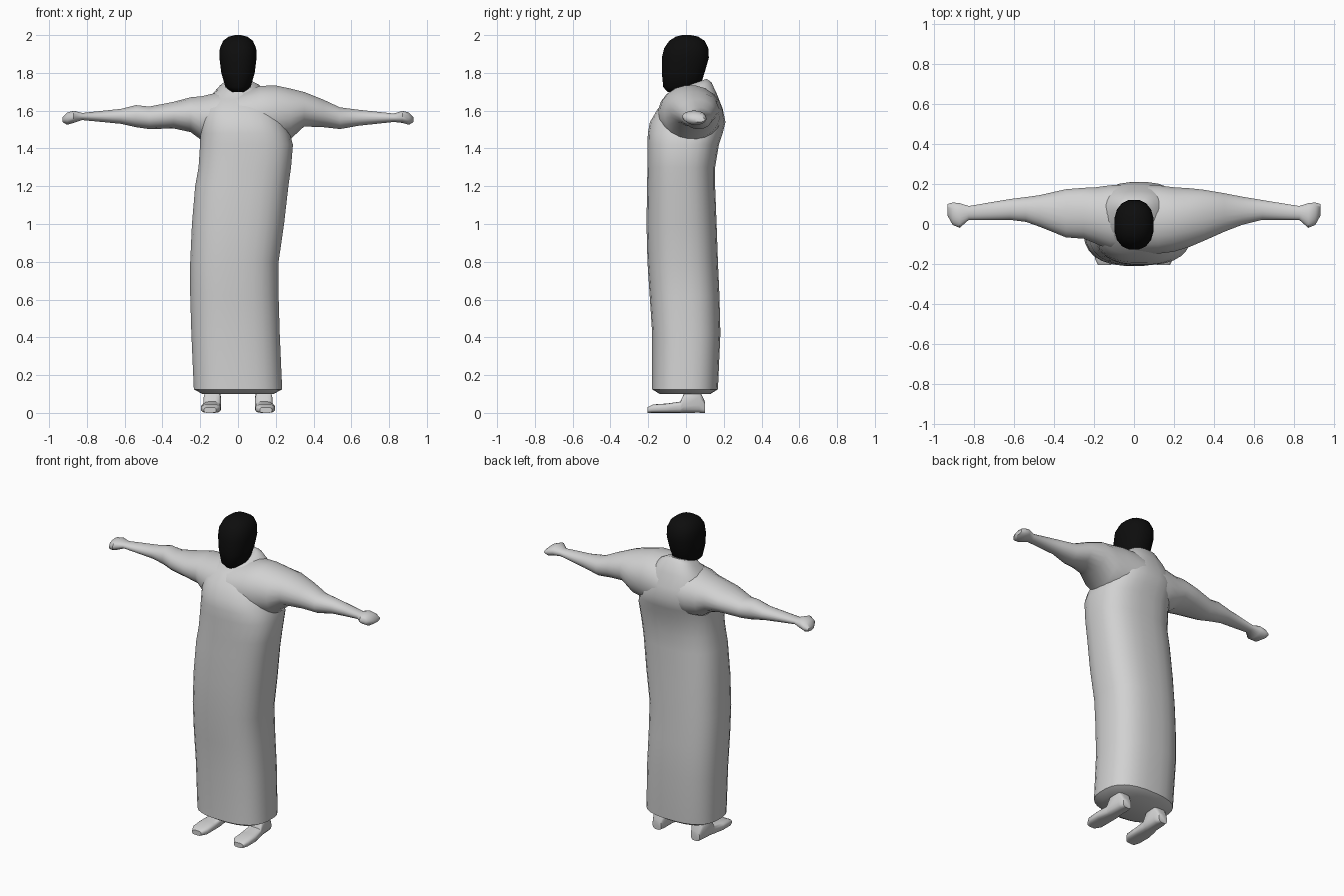
import bpy, bmesh, math

cube = bpy.data.objects.get("Cube")
if cube:
    bpy.data.objects.remove(cube, do_unlink=True)


def material(name, rgb):
    m = bpy.data.materials.new(name)
    m.use_nodes = True
    m.diffuse_color = (*rgb, 1)
    bsdf = m.node_tree.nodes["Principled BSDF"]
    bsdf.inputs["Base Color"].default_value = (*rgb, 1)
    bsdf.inputs["Roughness"].default_value = 0.8
    return m


CLOTH = material("pale grey", (0.64, 0.64, 0.64))
BLACK = material("black", (0.004, 0.004, 0.004))


def loft(name, axis, rows, mat, power=2.0, sides=24, angle=50):
    """Skin rounded sections: (position, a_min, a_max, b_min, b_max, optional tilt)."""
    bm = bmesh.new()
    rings = []
    for t, a0, a1, b0, b1, *tilt in rows:
        ring = []
        for i in range(sides):
            ang = 2 * math.pi * (i + 0.5) / sides
            c, s = math.cos(ang), math.sin(ang)
            a = (a0 + a1) / 2 + (a1 - a0) / 2 * math.copysign(abs(c) ** (2 / power), c)
            b = (b0 + b1) / 2 + (b1 - b0) / 2 * math.copysign(abs(s) ** (2 / power), s)
            p = t + (tilt[0] * b if tilt else 0)
            co = {"x": (p, a, b), "y": (a, p, b), "z": (a, b, p)}[axis]
            ring.append(bm.verts.new(co))
        rings.append(ring)
    for r, q in zip(rings, rings[1:]):
        for i in range(sides):
            j = (i + 1) % sides
            bm.faces.new((r[i], r[j], q[j], q[i]))
    bm.faces.new(rings[0])
    bm.faces.new(rings[-1])
    bmesh.ops.recalc_face_normals(bm, faces=bm.faces)
    me = bpy.data.meshes.new(name)
    bm.to_mesh(me)
    bm.free()
    me.materials.append(mat)
    ob = bpy.data.objects.new(name, me)
    bpy.context.collection.objects.link(ob)
    bpy.ops.object.select_all(action="DESELECT")
    ob.select_set(True)
    bpy.context.view_layer.objects.active = ob
    bpy.ops.object.shade_smooth_by_angle(angle=math.radians(angle))
    return ob


# Long robe, swaying slightly sideways, closed under the hem
loft("robe", "z", [
    (0.10, -0.19, 0.19, -0.14, 0.13),
    (0.125, -0.235, 0.235, -0.18, 0.17),
    (0.42, -0.248, 0.222, -0.18, 0.183),
    (0.62, -0.254, 0.216, -0.193, 0.178),
    (0.80, -0.254, 0.216, -0.205, 0.17),
    (1.00, -0.245, 0.245, -0.21, 0.163),
    (1.20, -0.228, 0.268, -0.207, 0.155),
    (1.30, -0.21, 0.282, -0.205, 0.155),
    (1.42, -0.202, 0.292, -0.205, 0.175),
    (1.48, -0.20, 0.275, -0.203, 0.195),
    (1.54, -0.20, 0.25, -0.192, 0.21),
    (1.61, -0.19, 0.21, -0.15, 0.195),
    (1.67, -0.15, 0.17, -0.10, 0.165, 0.1),
    (1.71, -0.10, 0.12, -0.06, 0.135, 0.3),
    (1.73, -0.075, 0.08, -0.05, 0.11, 0.35),
], CLOTH, power=2.6, sides=28)

# Shoulders, sleeves and hands in one sweep from hand to hand
loft("shoulders_and_arms", "x", [
    (-0.93, 0.04, 0.10, 1.54, 1.565),
    (-0.905, -0.005, 0.108, 1.525, 1.59),
    (-0.87, -0.02, 0.105, 1.535, 1.60),
    (-0.825, 0.02, 0.09, 1.55, 1.588),
    (-0.62, 0.02, 0.125, 1.53, 1.61),
    (-0.54, 0.01, 0.135, 1.512, 1.63),
    (-0.47, -0.015, 0.145, 1.502, 1.622),
    (-0.34, -0.068, 0.175, 1.505, 1.648),
    (-0.25, -0.075, 0.182, 1.485, 1.672),
    (-0.19, -0.10, 0.185, 1.44, 1.678),
    (-0.12, -0.13, 0.195, 1.42, 1.695),
    (0.00, -0.15, 0.20, 1.42, 1.70),
    (0.12, -0.15, 0.195, 1.42, 1.733),
    (0.20, -0.14, 0.185, 1.43, 1.735),
    (0.28, -0.115, 0.18, 1.45, 1.718),
    (0.35, -0.085, 0.172, 1.515, 1.70),
    (0.45, -0.04, 0.155, 1.512, 1.66),
    (0.54, -0.005, 0.137, 1.502, 1.618),
    (0.64, 0.02, 0.12, 1.52, 1.605),
    (0.825, 0.02, 0.09, 1.54, 1.585),
    (0.87, -0.02, 0.105, 1.535, 1.60),
    (0.905, -0.005, 0.108, 1.525, 1.59),
    (0.93, 0.04, 0.10, 1.54, 1.565),
], CLOTH, power=2.1, sides=20)

# Wrapped head, with a narrower chin and neck
loft("head", "z", [
    (1.70, -0.035, 0.035, -0.10, 0.05),
    (1.725, -0.068, 0.068, -0.122, 0.075),
    (1.80, -0.09, 0.09, -0.13, 0.10),
    (1.88, -0.10, 0.10, -0.13, 0.123),
    (1.93, -0.098, 0.098, -0.118, 0.12),
    (1.97, -0.08, 0.08, -0.09, 0.10),
    (1.992, -0.05, 0.05, -0.055, 0.065),
    (2.00, -0.015, 0.015, -0.02, 0.025),
], BLACK, power=2.3, sides=16)

# Shoes, with the ankles running up into the hem
for side, name in ((1, "left_shoe"), (-1, "right_shoe")):
    rows = [
        (-0.205, 0.115, 0.18, 0.0, 0.03),
        (-0.175, 0.092, 0.195, 0.0, 0.045),
        (-0.10, 0.09, 0.197, 0.0, 0.05),
        (-0.03, 0.09, 0.185, 0.0, 0.06),
        (-0.005, 0.09, 0.183, 0.0, 0.115),
        (0.07, 0.09, 0.178, 0.0, 0.125),
        (0.10, 0.105, 0.165, 0.0, 0.06),
    ]
    rows = [(y, *sorted((side * a, side * b)), c, d) for y, a, b, c, d in rows]
    loft(name, "y", rows, CLOTH, power=3.2, sides=16)
